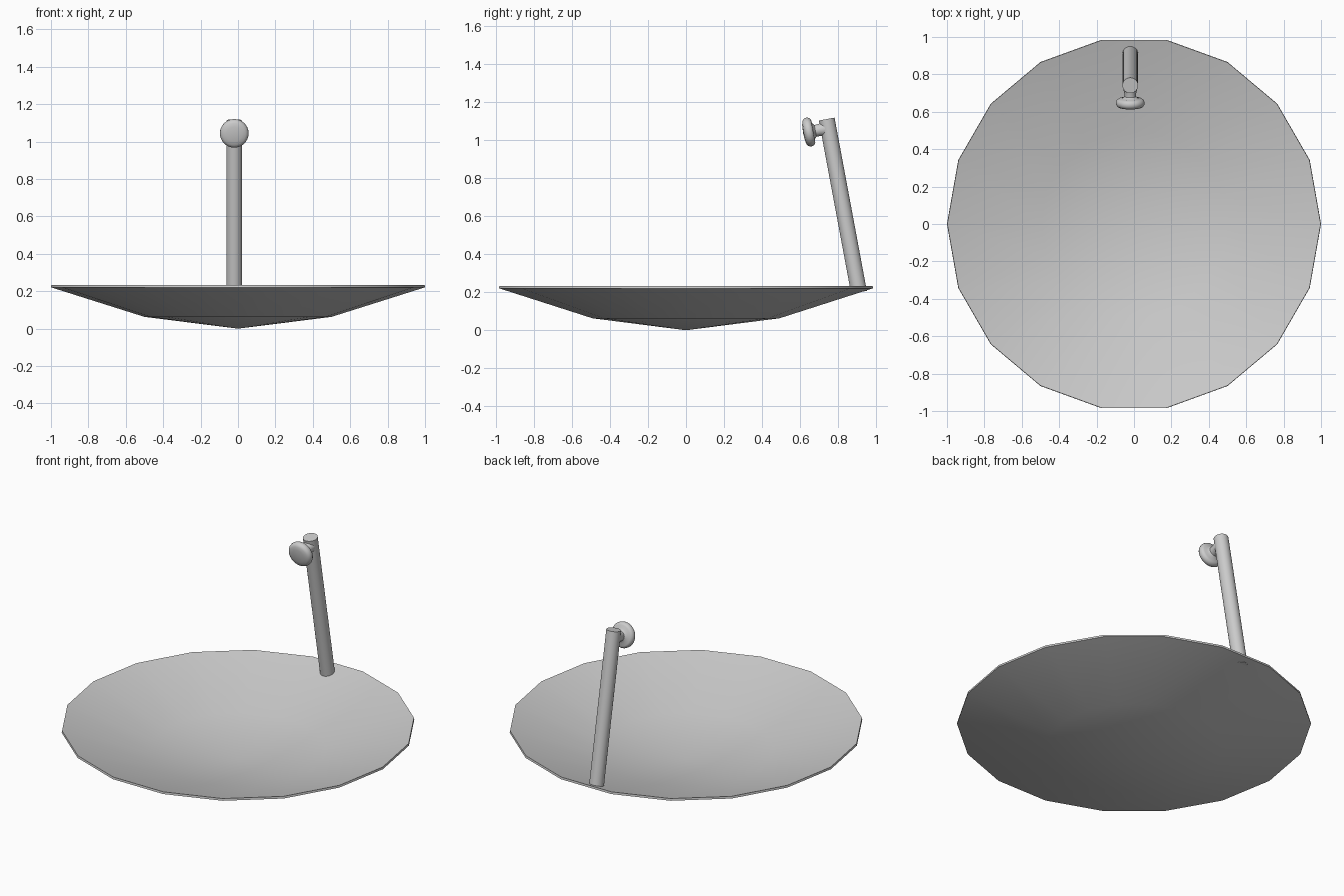
import bpy
import math
from mathutils import Vector

cube = bpy.data.objects.get("Cube")
if cube:
    bpy.data.objects.remove(cube, do_unlink=True)

grey = bpy.data.materials.new("light_grey")
grey.use_nodes = True
grey.diffuse_color = (0.6, 0.6, 0.6, 1)
grey.node_tree.nodes["Principled BSDF"].inputs["Base Color"].default_value = (0.6, 0.6, 0.6, 1)


def lathe(name, profile, sides, origin=(0, 0, 0), axis=(0, 0, 1), smooth_angle=35):
    """Turn (radius, height) points around an axis; radius 0 makes a pole."""
    verts, faces, rings = [], [], []
    for radius, height in profile:
        start = len(verts)
        count = sides if radius > 0 else 1
        for i in range(count):
            a = math.tau * i / sides
            verts.append((radius * math.cos(a), radius * math.sin(a), height))
        rings.append([start + i % count for i in range(sides)])
    for low, high in zip(rings, rings[1:]):
        for i in range(sides):
            j = (i + 1) % sides
            face = dict.fromkeys((low[i], low[j], high[j], high[i]))
            faces.append(tuple(face))
    mesh = bpy.data.meshes.new(name)
    mesh.from_pydata(verts, [], faces)
    mesh.materials.append(grey)
    obj = bpy.data.objects.new(name, mesh)
    bpy.context.collection.objects.link(obj)
    obj.location = origin
    obj.rotation_euler = Vector(axis).to_track_quat("Z", "Y").to_euler()
    bpy.ops.object.select_all(action="DESELECT")
    obj.select_set(True)
    bpy.context.view_layer.objects.active = obj
    bpy.ops.object.shade_smooth_by_angle(angle=math.radians(smooth_angle))
    return obj


# Shallow thin-walled dish
lathe("dish", [(0, 0), (0.5, 0.063), (1, 0.221), (0.998, 0.234), (0.497, 0.076), (0, 0.013)], 18)

# Leaning post near the back rim
foot = Vector((-0.02, 0.911, 0.2))
top = Vector((-0.02, 0.741, 1.112))
lean = top - foot
lathe("post", [(0, 0), (0.042, 0), (0.042, lean.length), (0, lean.length)], 32, foot, lean)

# Round knob with flared neck, square to the post
facing = lean.cross(Vector((1, 0, 0))).normalized()
if facing.y > 0:
    facing.negate()
knob_profile = [(0, -0.1), (0.038, -0.1), (0.038, -0.078), (0.032, -0.055), (0.031, -0.035),
                (0.044, -0.024), (0.062, -0.023), (0.072, -0.016), (0.077, -0.004),
                (0.076, 0.008), (0.07, 0.018), (0.06, 0.024), (0.04, 0.028), (0, 0.031)]
lathe("knob", knob_profile, 32, (-0.02, 0.647, 1.044), facing, 50)
